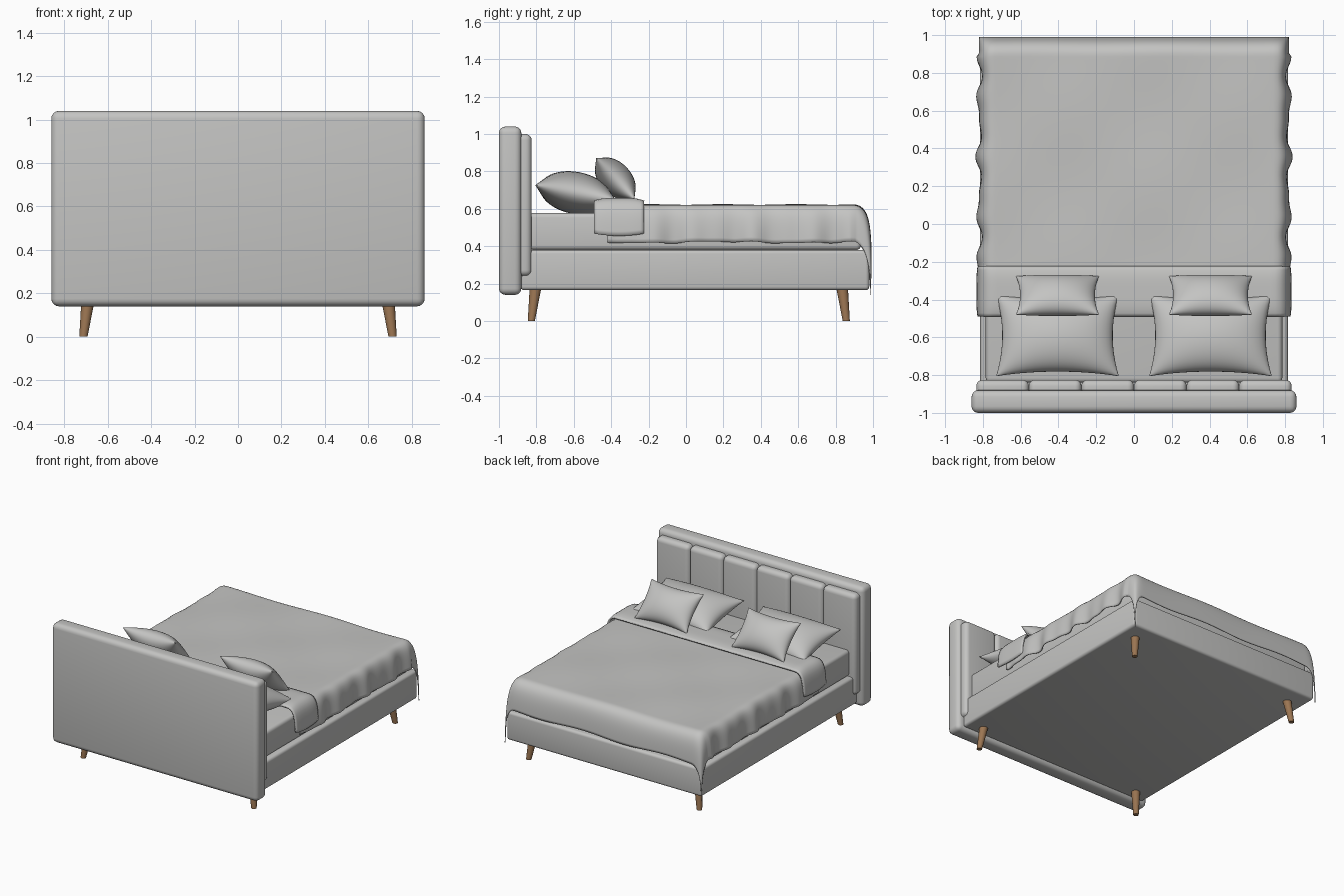
import bpy, bmesh, math
from mathutils import Matrix, Vector

if "Cube" in bpy.data.objects:
    bpy.data.objects.remove(bpy.data.objects["Cube"])


def material(name, rgb):
    m = bpy.data.materials.new(name)
    m.diffuse_color = (*rgb, 1)
    m.use_nodes = True
    m.node_tree.nodes["Principled BSDF"].inputs["Base Color"].default_value = m.diffuse_color
    return m


FABRIC = material("grey fabric", (0.55, 0.55, 0.54))
WOOD = material("brown wood", (0.33, 0.18, 0.085))


def finish(name, bm, mat, angle=40):
    bmesh.ops.recalc_face_normals(bm, faces=bm.faces[:])
    me = bpy.data.meshes.new(name)
    bm.to_mesh(me)
    bm.free()
    me.materials.append(mat)
    ob = bpy.data.objects.new(name, me)
    bpy.context.collection.objects.link(ob)
    bpy.ops.object.select_all(action='DESELECT')
    ob.select_set(True)
    bpy.context.view_layer.objects.active = ob
    bpy.ops.object.shade_smooth_by_angle(angle=math.radians(angle))
    return ob


def rounded_box(name, lo, hi, r, seg=4):
    lo, hi = Vector(lo), Vector(hi)
    bm = bmesh.new()
    bmesh.ops.create_cube(bm, size=1)
    bmesh.ops.scale(bm, vec=hi - lo, verts=bm.verts)
    bmesh.ops.translate(bm, vec=(lo + hi) / 2, verts=bm.verts)
    bmesh.ops.bevel(bm, geom=bm.edges[:], offset=r, segments=seg, profile=0.5, affect='EDGES')
    return finish(name, bm, FABRIC)


def sheet(name, nu, nv, func, thick):
    """Grid surface from func(u, v) with u, v in 0..1, given a thin thickness inward."""
    bm = bmesh.new()
    g = [[bm.verts.new(func(i / nu, j / nv)) for j in range(nv + 1)] for i in range(nu + 1)]
    for i in range(nu):
        for j in range(nv):
            bm.faces.new((g[i][j], g[i + 1][j], g[i + 1][j + 1], g[i][j + 1]))
    ob = finish(name, bm, FABRIC, 60)
    s = ob.modifiers.new("thickness", 'SOLIDIFY')
    s.thickness = thick
    s.offset = 0
    return ob


# Headboard with six upholstered channels
rounded_box("headboard", (-0.86, -1, 0.14), (0.86, -0.88, 1.04), 0.035)
W = 1.67 / 6
for i in range(6):
    x = -0.835 + W * i
    rounded_box("headboard_channel", (x, -0.915, 0.24), (x + W, -0.825, 1.0), 0.033, 5)

# Base and mattress
rounded_box("bed_base", (-0.815, -0.885, 0.165), (0.815, 0.98, 0.38), 0.02)
rounded_box("mattress", (-0.785, -0.84, 0.38), (0.785, 0.935, 0.578), 0.025)


def drape(d, r):
    """Outward reach and drop of cloth d past an edge of softness r."""
    h = r * (1 - math.exp(-d / r))
    return h, d - 0.85 * h


# Duvet hanging over both sides and the foot, with long corner tips
def duvet_point(u, v):
    sx, y0 = 0.75, -0.42
    a = (2 * u - 1) * (sx + 0.255)
    b = y0 + v * (0.90 - y0 + 0.29)
    s, t = max(0, abs(a) - sx), max(0, b - 0.90)
    hx, dx = drape(s, 0.07)
    hy, dy = drape(t, 0.092)
    wave = math.sin(b * 22) + 0.6 * math.sin(b * 37 + 1)
    x = min(abs(a), sx) + hx + (0.012 * wave * s / 0.255 if t == 0 else 0)
    z = 0.618 - dx - dy - 0.9 * s * t
    z += 0.004 * math.sin(a * 7 + 1) * math.sin(b * 8) + 0.003 * wave * min(1, s / 0.1)
    z += 0.008 * math.sin(a * 9) * t / 0.29
    return (math.copysign(x, a), min(b, 0.90) + hy, z)


sheet("duvet", 90, 90, duvet_point, 0.006)


# Turned-down band of the duvet
def band_point(u, v):
    sx = 0.755
    a = (2 * u - 1) * (sx + 0.24)
    s = max(0, abs(a) - sx)
    h, d = drape(s, 0.07)
    puff = 0.014 * (1 - (2 * v - 1) ** 4)
    k = s / 0.24
    x = min(abs(a), sx) + h + 0.4 * puff * min(1, k * 3)
    z = 0.638 + puff * (1 - min(1, k * 2)) - d + 0.012 * k * (2 * v - 1) ** 2
    return (math.copysign(x, a), -0.49 + 0.265 * v, z)


sheet("duvet_fold", 80, 14, band_point, 0.012)


# Pillows: two pinched, puffed grids joined at the seam
def pillow(name, center, size, tilt, n=24):
    bm = bmesh.new()
    rot = Matrix.Translation(center) @ Matrix.Rotation(math.radians(tilt), 4, 'X')
    for side in (1, -1):
        def point(i, j):
            u = math.sin((i / n - 0.5) * math.pi)
            v = math.sin((j / n - 0.5) * math.pi)
            x = u * (1 - 0.10 * (1 - v * v)) * size[0] / 2
            y = v * (1 - 0.12 * (1 - u * u)) * size[1] / 2
            z = side * size[2] / 2 * (max(0, (1 - u * u) * (1 - v * v))) ** 0.5
            return rot @ Vector((x, y, z))
        g = [[bm.verts.new(point(i, j)) for j in range(n + 1)] for i in range(n + 1)]
        for i in range(n):
            for j in range(n):
                bm.faces.new((g[i][j], g[i + 1][j], g[i + 1][j + 1], g[i][j + 1]))
    bmesh.ops.remove_doubles(bm, verts=bm.verts[:], dist=0.0003)
    finish(name, bm, FABRIC, 50)


# Splayed wooden leg
def leg(name, sx, y, sy):
    top = Vector((sx * 0.69, y, 0.175))
    foot = Vector((sx * 0.712, y + sy * 0.022, 0))
    bm = bmesh.new()
    rings = []
    for p, r in ((foot, 0.019), (top, 0.031)):
        rings.append([bm.verts.new(p + Vector((r * math.cos(k * math.pi / 12),
                                               r * math.sin(k * math.pi / 12), 0)))
                      for k in range(24)])
    for k in range(24):
        m = (k + 1) % 24
        bm.faces.new((rings[0][k], rings[0][m], rings[1][m], rings[1][k]))
    bm.faces.new(rings[0])
    bm.faces.new(rings[1])
    finish(name, bm, WOOD)


for sx in (-1, 1):
    pillow("large_pillow", (sx * 0.405, -0.59, 0.685), (0.65, 0.44, 0.225), -11)
    pillow("small_pillow", (sx * 0.405, -0.378, 0.762), (0.44, 0.30, 0.17), -47)
    leg("head_leg", sx, -0.805, -1)
    leg("foot_leg", sx, 0.835, 1)
